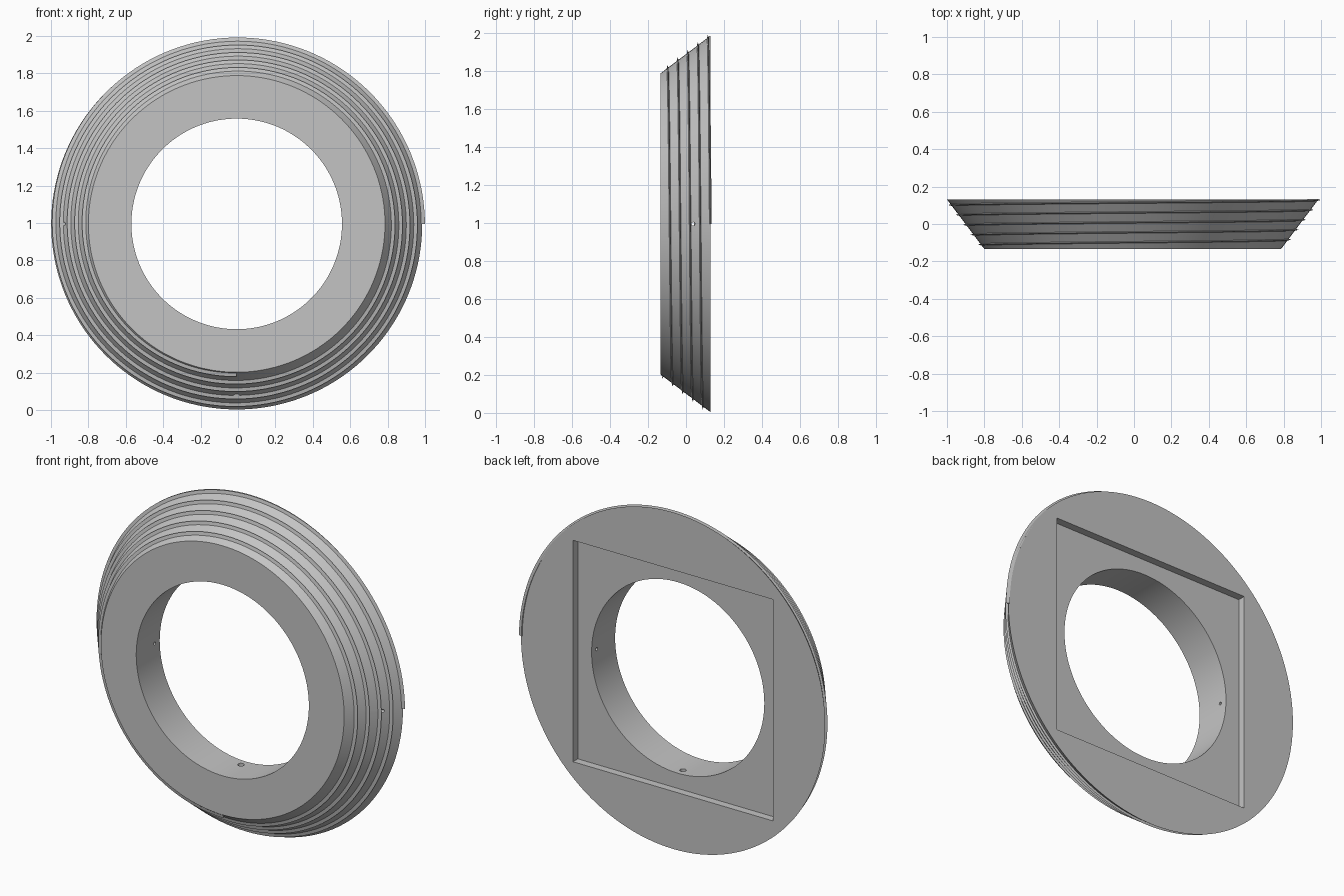
import bpy, bmesh, math
from mathutils import Vector

cube = bpy.data.objects.get("Cube")
if cube:
    bpy.data.objects.remove(cube, do_unlink=True)

CX, CZ = -0.007, 0.995             # ring axis
FRONT, BACK = -0.134, 0.13         # ring depth along y
R_FRONT, R_BACK, R_BORE = 0.793, 0.992, 0.563

grey = bpy.data.materials.new("plain grey")
grey.use_nodes = True
colour = (0.55, 0.55, 0.55, 1)
grey.diffuse_color = colour
grey.node_tree.nodes["Principled BSDF"].inputs["Base Color"].default_value = colour


def cone_radius(y):
    t = (y - FRONT) / (BACK - FRONT)
    return R_FRONT + t * (R_BACK - R_FRONT)


def polar(r, y, a):
    return Vector((CX + r * math.cos(a), y, CZ + r * math.sin(a)))


def sweep(name, sections, closed):
    """Skin a row of equal cross-sections into a solid."""
    bm = bmesh.new()
    rows = [[bm.verts.new(p) for p in s] for s in sections]
    n = len(rows[0])
    for i in range(len(rows) if closed else len(rows) - 1):
        a, b = rows[i], rows[(i + 1) % len(rows)]
        for j in range(n):
            k = (j + 1) % n
            bm.faces.new((a[j], a[k], b[k], b[j]))
    if not closed:
        bm.faces.new(rows[0])
        bm.faces.new(rows[-1])
    bmesh.ops.recalc_face_normals(bm, faces=bm.faces)
    mesh = bpy.data.meshes.new(name)
    bm.to_mesh(mesh)
    bm.free()
    mesh.materials.append(grey)
    obj = bpy.data.objects.new(name, mesh)
    bpy.context.collection.objects.link(obj)
    return obj


def smooth(obj):
    bpy.ops.object.select_all(action='DESELECT')
    obj.select_set(True)
    bpy.context.view_layer.objects.active = obj
    bpy.ops.object.shade_smooth_by_angle(angle=math.radians(30))


def cut(target, cutter):
    cutter.hide_render = True
    cutter.hide_set(True)
    cutter.display_type = 'WIRE'
    cutter.data.materials.append(grey)
    mod = target.modifiers.new(cutter.name, 'BOOLEAN')
    mod.operation = 'DIFFERENCE'
    mod.solver = 'EXACT'
    mod.object = cutter
    bpy.context.view_layer.objects.active = target
    target.select_set(True)
    bpy.ops.object.modifier_apply(modifier=mod.name)
    bpy.data.objects.remove(cutter, do_unlink=True)


# Tapered ring with a straight bore
profile = [(R_BORE, FRONT), (R_FRONT, FRONT), (R_BACK, BACK), (R_BORE, BACK)]
STEPS = 144
ring = sweep("tapered_ring",
             [[polar(r, y, math.tau * i / STEPS) for r, y in profile]
              for i in range(STEPS)], True)

# Square recess in the back
DEPTH = 0.045
bpy.ops.mesh.primitive_cube_add(size=1, location=(CX, BACK, CZ))
recess = bpy.context.object
recess.name = "recess_cutter"
recess.scale = (1.305, 2 * DEPTH, 1.305)
cut(ring, recess)

# Radial holes: one large at the bottom, a small one on each side
HOLE_Y = 0.038
for name, angle, radius in (("bottom_hole", -math.pi / 2, 0.018),
                            ("left_hole", 0, 0.009),
                            ("right_hole", math.pi, 0.009)):
    middle = polar(0.75, HOLE_Y, angle)
    direction = polar(1, HOLE_Y, angle) - middle
    bpy.ops.mesh.primitive_cylinder_add(
        vertices=20, radius=radius, depth=0.6, location=middle,
        rotation=direction.to_track_quat('Z', 'Y').to_euler())
    hole = bpy.context.object
    hole.name = name
    cut(ring, hole)
smooth(ring)

# Pointed ridge winding from the back rim to the front edge
TURNS, PITCH, HEIGHT, HALF = 4.75, 0.053, 0.016, 0.007
sections = []
count = int(TURNS * STEPS)
for i in range(count + 1):
    turn = i / STEPS
    a = math.tau * turn
    y = BACK - 0.002 - PITCH * turn
    r = cone_radius(y)
    sections.append([polar(r - 0.012, y - HALF, a),
                     polar(r + HEIGHT, y, a),
                     polar(r - 0.004, y + HALF, a)])
ridge = sweep("spiral_ridge", sections, False)
smooth(ridge)
